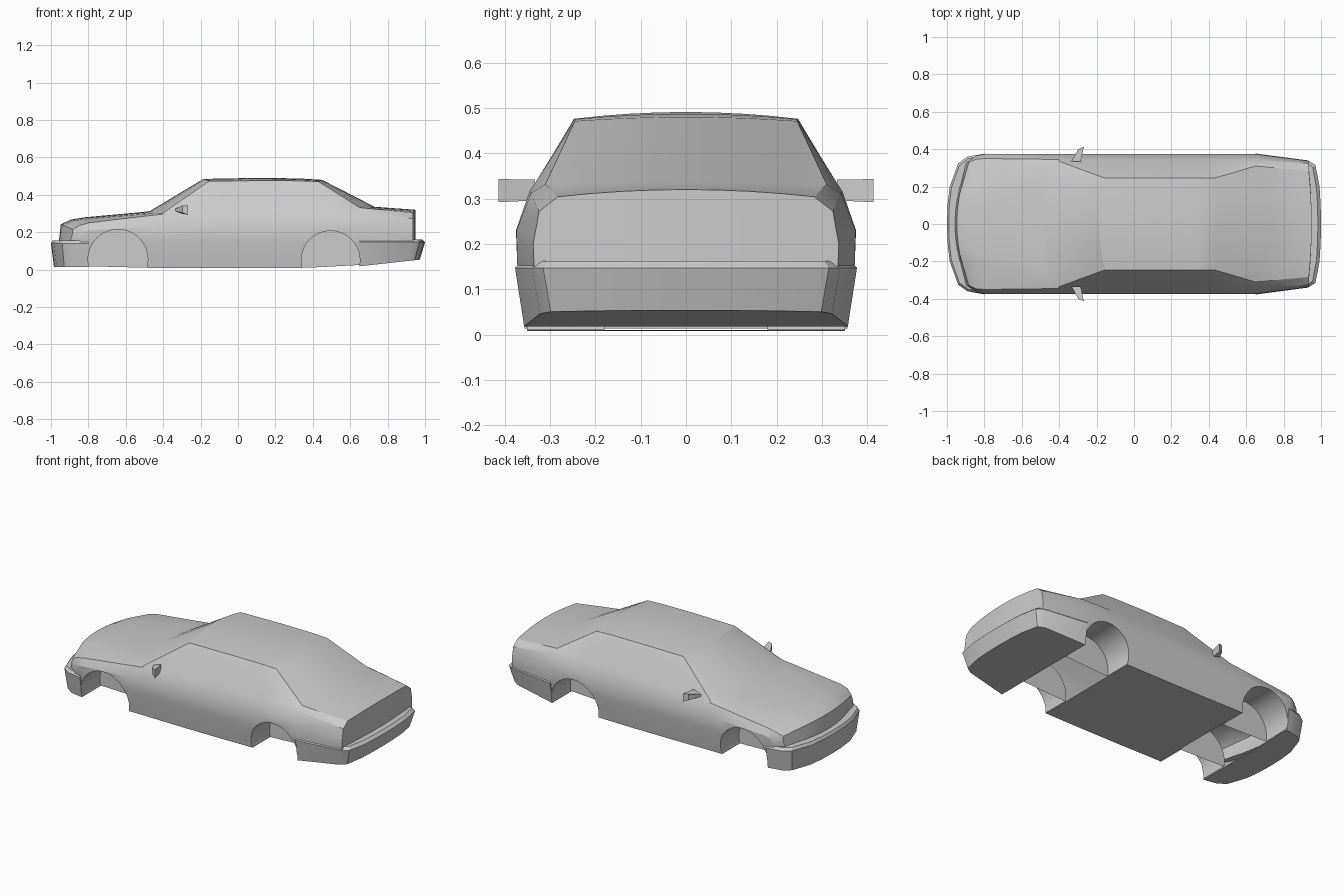
import bpy, bmesh, math

if "Cube" in bpy.data.objects:
    bpy.data.objects.remove(bpy.data.objects["Cube"])

T = [0, .25, .5, .75, 1]          # column fractions from centre line to edge


def make(name, verts, faces):
    me = bpy.data.meshes.new(name)
    me.from_pydata(verts, [], faces)
    bm = bmesh.new()
    bm.from_mesh(me)
    bmesh.ops.remove_doubles(bm, verts=bm.verts, dist=1e-5)
    bmesh.ops.recalc_face_normals(bm, faces=bm.faces)
    bm.to_mesh(me)
    bm.free()
    ob = bpy.data.objects.new(name, me)
    bpy.context.collection.objects.link(ob)
    return ob


def boolean(target, tool, op):
    m = target.modifiers.new(op, 'BOOLEAN')
    m.object, m.operation, m.solver = tool, op, 'EXACT'
    bpy.context.view_layer.objects.active = target
    bpy.ops.object.modifier_apply(modifier=m.name)
    bpy.data.objects.remove(tool)


# Body cross-sections:
# x, top bow, floor bow, floor z, sill y, low, waist, belt, top edge, centre top z
LOW, WAIST = (.372, .15), (.375, .23)
S = [
    (-.90, -.07, -.07, .04, .29, (.325, .15), (.335, .19), (.328, .215), (.16, .237), .242),
    (-.85, -.045, -.045, .03, .33, (.362, .15), (.366, .20), (.346, .237), (.19, .262), .267),
    (-.80, -.02, 0, .018, .35, LOW, (.373, .21), (.35, .25), (.215, .272), .28),
    (-.48, -.03, 0, .010, .35, LOW, WAIST, (.346, .288), (.30, .299), .308),
    (-.40, -.07, 0, .010, .35, LOW, WAIST, (.345, .297), (.335, .303), .314),
    (-.155, -.03, 0, .008, .35, LOW, WAIST, (.345, .306), (.245, .473), .485),
    (.13, 0, 0, .008, .35, LOW, WAIST, (.345, .312), (.247, .476), .491),
    (.34, 0, 0, .010, .35, LOW, WAIST, (.345, .315), (.246, .475), .487),
    (.43, .02, 0, .013, .35, LOW, WAIST, (.345, .316), (.245, .471), .48),
    (.65, .08, 0, .025, .35, LOW, (.374, .23), (.342, .312), (.31, .332), .336),
    (.935, .015, .015, .07, .31, (.335, .15), (.337, .2), (.324, .272), (.283, .304), .32),
]


def half_section(i):
    x, bt, bb, fz, sy, low, waist, belt, edge, tz = S[i]
    nose = i < 2
    ye = .33 if nose else edge[0]
    lean = lambda z: .2 * max(0, z - .13) if i == 0 else 0
    bow = lambda b, y, r: b * (1 - (y / r) ** 2)
    pts = [(x + bow(bb, t * sy, .33 if nose else sy), t * sy, fz) for t in T]
    for y, z in (low, waist, belt):
        pts.append((x + lean(z) + (bow(bb, y, .33) if nose else 0), y, z))
    for t in reversed(T):
        y, z = t * edge[0], tz + (edge[1] - tz) * t * t
        pts.append((x + lean(z) + bow(bt, y, ye), y, z))
    return pts


# Body shell: loft of mirrored sections with curved end caps
verts, faces = [], []
n = 13
for side in (1, -1):
    base = len(verts)
    for i in range(len(S)):
        verts += [(x, y * side, z) for x, y, z in half_section(i)]
    for i in range(len(S) - 1):
        a, b = base + i * n, base + (i + 1) * n
        faces += [(a + k, a + k + 1, b + k + 1, b + k) for k in range(n - 1)]
    for i in (0, len(S) - 1):
        a = base + i * n
        faces += [(a + k, a + k + 1, a + 11 - k, a + 12 - k) for k in range(4)]
        faces.append(tuple(a + k for k in range(4, 9)))
body = make("car_body", verts, faces)


# Bumpers: stacked plan outlines wrapped round each end
def bumper(name, plan, levels, slope):
    xe = plan[-1][0]
    loop = plan + [(x, -y) for x, y in reversed(plan[1:])]
    m = len(loop)
    vs, fs = [], []
    for k, (z, inset) in enumerate(levels):
        for x, y in loop:
            px = xe + (x - xe) * (1 - inset / .25)
            vs.append((px, y * (1 - inset / .376), z + (slope * abs(px - xe) if k == 0 else 0)))
    for k in range(len(levels) - 1):
        fs += [(k * m + j, k * m + (j + 1) % m, (k + 1) * m + (j + 1) % m, (k + 1) * m + j)
               for j in range(m)]
    fs += [tuple(range(m)), tuple(range((len(levels) - 1) * m, len(levels) * m))]
    return make(name, vs, fs)


front = bumper("front_bumper",
               [(-1, 0), (-.997, .1), (-.985, .2), (-.94, .325), (-.89, .36), (-.8, .376)],
               [(.013, .02), (.14, 0), (.156, .012)], 0)
rear = bumper("rear_bumper",
              [(1, 0), (.998, .1), (.992, .2), (.97, .315), (.93, .34), (.65, .377)],
              [(.018, .02), (.147, 0), (.162, .012)], .11)
boolean(body, front, 'UNION')
boolean(body, rear, 'UNION')

# Wheel wells
for cx, cz, r in ((-.642, .055, .16), (.495, .05, .157)):
    for side in (1, -1):
        bpy.ops.mesh.primitive_cylinder_add(vertices=40, radius=r, depth=.32,
                                            location=(cx, side * .34, cz),
                                            rotation=(math.pi / 2, 0, 0))
        boolean(body, bpy.context.object, 'DIFFERENCE')

# Underside is open between the paired wells
bm = bmesh.new()
bm.from_mesh(body.data)
gone = []
for f in bm.faces:
    c = f.calc_center_median()
    if f.normal.z < -.9 and c.z < .05 and (-.799 < c.x < -.481 or .341 < c.x < .649):
        gone.append(f)
bmesh.ops.delete(bm, geom=gone, context='FACES')
bm.to_mesh(body.data)
bm.free()

# Door mirrors
for side, name in ((1, "left_mirror"), (-1, "right_mirror")):
    plan = [(-.335, .333), (-.285, .333), (-.268, .413), (-.298, .40)]
    low = [.312, .296, .292, .305]
    top = [.325, .342, .343, .343]
    vs = [(x, y * side, z) for (x, y), z in zip(plan, low)]
    vs += [(x, y * side, z) for (x, y), z in zip(plan, top)]
    make(name, vs, [(0, 1, 2, 3), (4, 5, 6, 7)] +
         [(k, (k + 1) % 4, 4 + (k + 1) % 4, 4 + k) for k in range(4)])

# Soft panels with crisp edges on the body
bpy.ops.object.select_all(action='DESELECT')
body.select_set(True)
bpy.context.view_layer.objects.active = body
bpy.ops.object.shade_smooth_by_angle(angle=math.radians(28))
